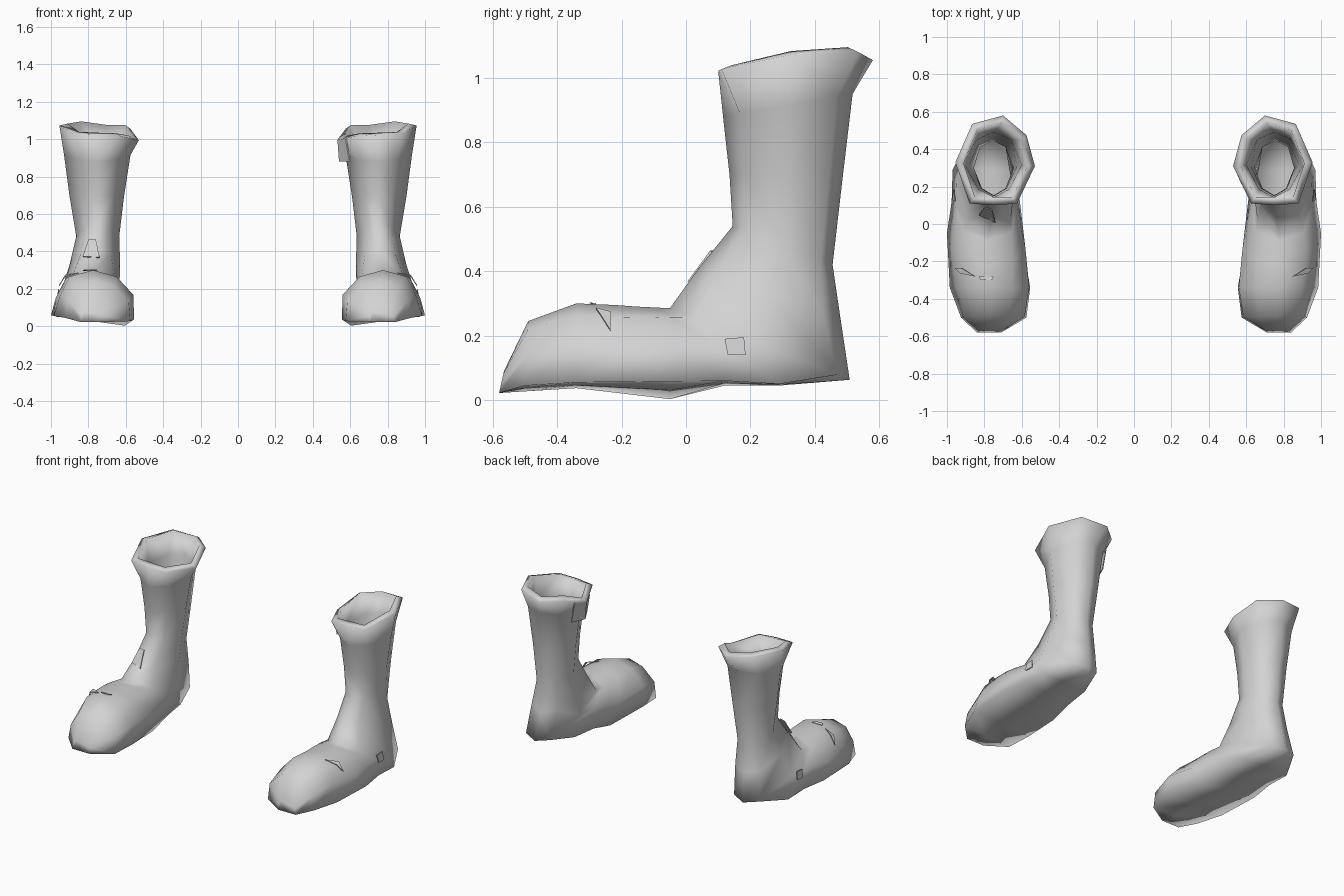
import bpy, bmesh, math
from mathutils import Vector

if "Cube" in bpy.data.objects:
    bpy.data.objects.remove(bpy.data.objects["Cube"])

grey = bpy.data.materials.new("light_grey")
grey.diffuse_color = (0.65, 0.65, 0.65, 1)
grey.use_nodes = True
grey.node_tree.nodes["Principled BSDF"].inputs["Base Color"].default_value = grey.diffuse_color

# Tilted, lopsided opening at the top
RIM = [(.75, .10, 1.022), (.88, .11, 1.027), (.955, .33, 1.073), (.865, .535, 1.08),
       (.70, .58, 1.055), (.575, .475, 1.055), (.53, .31, .995), (.625, .11, 1.015)]

# Boot sections below the rim to the toe: front/top (y, z), back/sole (y, z),
# then inner and outer x near the front, at the sides and near the back
SECTIONS = [
    (.115, .88, .517, .95, .65, .85, .575, .93, .64, .86),
    (.135, .70, .485, .68, .67, .83, .61, .90, .66, .84),
    (.145, .54, .455, .42, .68, .82, .635, .865, .68, .83),
    (.04, .41, .48, .25, .68, .84, .63, .90, .67, .86),
    (-.05, .285, .508, .063, .66, .89, .635, .95, .69, .875),
    (-.09, .287, .29, .045, .65, .91, .625, .955, .635, .97),
    (-.15, .29, .12, .045, .65, .92, .605, .965, .61, .975),
    (-.22, .295, -.05, .003, .65, .92, .58, .975, .605, 1.0),
    (-.34, .30, -.34, .037, .65, .90, .56, .95, .555, .985),
    (-.49, .245, -.50, .027, .67, .86, .585, .91, .575, .925),
    (-.565, .09, -.58, .022, .72, .82, .71, .83, .71, .84),
]
# height of the outer sole edge for the last six sections
SOLE_EDGE = [.05, .06, .058, .055, .045, .022]


def section_points(row, back_t, edge=None):
    front, back = Vector(row[0:2]), Vector(row[2:4])
    f0, f1, s0, s1, b0, b1 = row[4:]
    ring = [((f0 + f1) / 2, 0), (f1, .13), (s1, .5), (b1, back_t),
            ((b0 + b1) / 2, 1), (b0, back_t), (s0, .5), (f0, .13)]
    points = [(x, *front.lerp(back, t)) for x, t in ring]
    if edge is not None:              # flat sole sloping down to the inner side
        y, z = back
        points[3:6] = [(b1, y, edge), ((b0 + b1) / 2, y, (edge + z) / 2), (b0, y, z)]
    return points


def link(name, bm):
    mesh = bpy.data.meshes.new(name)
    bm.to_mesh(mesh)
    bm.free()
    mesh.materials.append(grey)
    obj = bpy.data.objects.new(name, mesh)
    bpy.context.collection.objects.link(obj)
    return obj


def boot(name, side):
    bm = bmesh.new()
    loops = [RIM] + [section_points(row, .88 if i < 4 else .93, SOLE_EDGE[i - 5] if i > 4 else None)
                     for i, row in enumerate(SECTIONS)]
    rings = [[bm.verts.new((x * side, y, z)) for x, y, z in loop] for loop in loops]
    for a, b in zip(rings, rings[1:]):
        for i in range(8):
            j = (i + 1) % 8
            bm.faces.new((a[i], a[j], b[j], b[i]))
    bm.faces.new(rings[-1])
    # close the opening while orienting, so the wall thickens inwards
    lid = bm.faces.new(rings[0])
    bmesh.ops.recalc_face_normals(bm, faces=bm.faces)
    bmesh.ops.delete(bm, geom=[lid], context='FACES_ONLY')
    obj = link(name, bm)
    # wall is thick at the rim and thin below
    group = obj.vertex_groups.new(name="thickness")
    for v in range(len(obj.data.vertices)):
        group.add([v], {0: 1.0, 1: .6, 2: .35}.get(v // 8, .2), 'REPLACE')
    wall = obj.modifiers.new("wall", 'SOLIDIFY')
    wall.thickness = .045
    wall.offset = -1
    wall.vertex_group = group.name
    bpy.ops.object.select_all(action='DESELECT')
    bpy.context.view_layer.objects.active = obj
    obj.select_set(True)
    bpy.ops.object.modifier_apply(modifier="wall")
    bpy.ops.object.shade_smooth_by_angle(angle=math.radians(115))


def plate(name, side, corners, push):
    """Thin patch with a small thickness along push."""
    bm = bmesh.new()
    face = bm.faces.new([bm.verts.new((x * side, y, z)) for x, y, z in corners])
    out = bmesh.ops.extrude_face_region(bm, geom=[face])
    shift = Vector((push[0] * side, push[1], push[2]))
    bmesh.ops.translate(bm, vec=shift, verts=[
        g for g in out['geom'] if isinstance(g, bmesh.types.BMVert)])
    bmesh.ops.recalc_face_normals(bm, faces=bm.faces)
    link(name, bm)


for label, side in (("right", 1), ("left", -1)):
    boot(label + "_boot", side)
    # ankle patch on the outer side
    plate(label + "_ankle_patch", side,
          [(.955, .12, .19), (.957, .18, .195), (.963, .185, .14), (.966, .13, .14)],
          (.005, 0, 0))
    # small fold over the outer toes
    plate(label + "_toe_fold", side,
          [(.85, -.28, .283), (.92, -.235, .272), (.955, -.235, .215), (.925, -.265, .262)],
          (.003, 0, .004))

# loose lining at the inner side of the right cuff
plate("right_cuff_flap_front", 1,
      [(.532, .31, .99), (.575, .21, 1.0), (.595, .21, .88), (.54, .31, .88)], (.006, 0, 0))
plate("right_cuff_flap_back", 1,
      [(.532, .31, .99), (.555, .40, 1.02), (.58, .40, .88), (.54, .31, .88)], (.006, 0, 0))
# tongue flap and instep fold on the left boot
plate("left_tongue_flap", -1,
      [(.83, .05, .37), (.74, .01, .365), (.76, .08, .46), (.80, .09, .46)], (0, -.005, .004))
plate("left_instep_fold", -1,
      [(.75, -.28, .298), (.83, -.28, .296), (.82, -.30, .3), (.76, -.30, .3)], (0, 0, .003))
